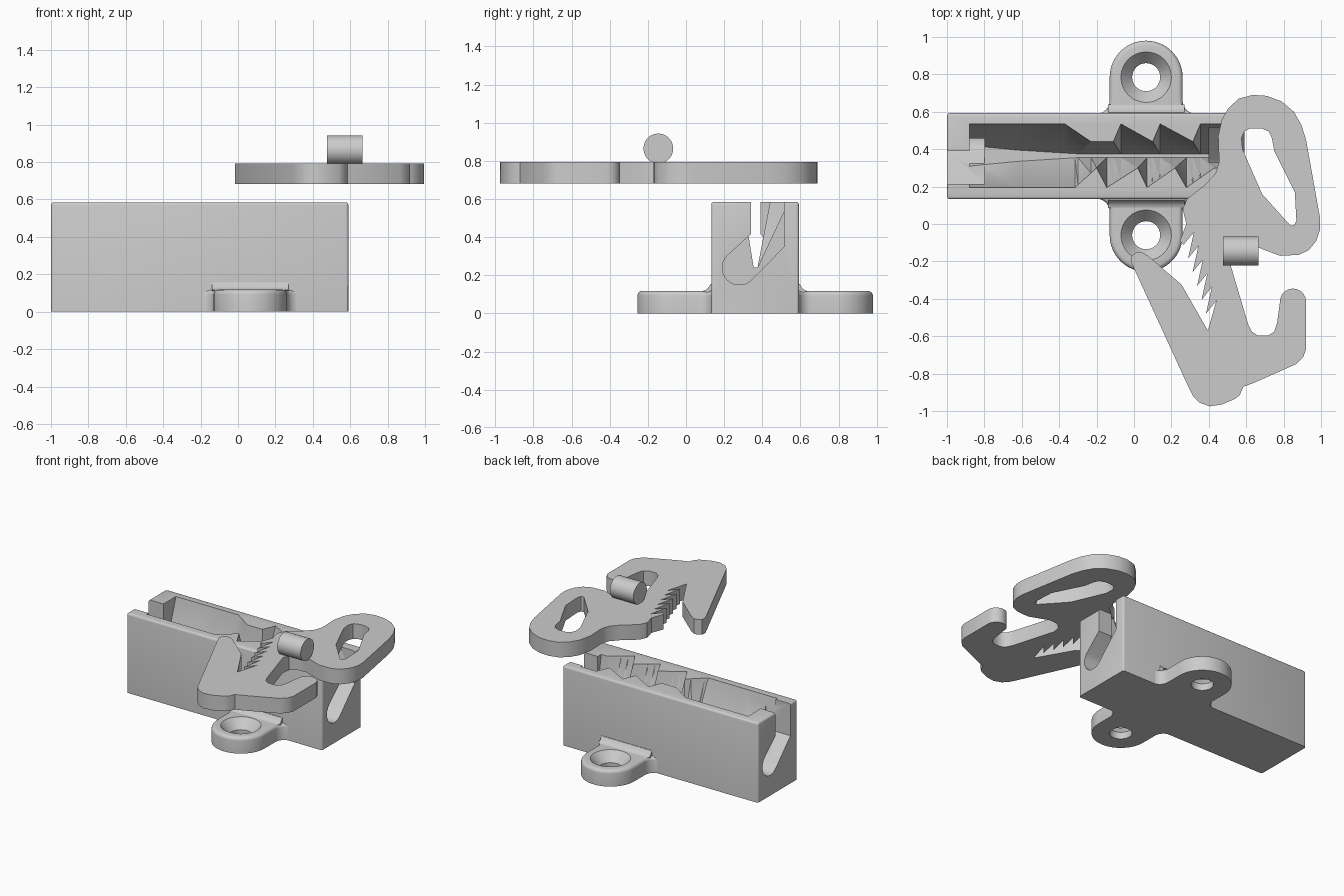
import bpy, bmesh, math

if "Cube" in bpy.data.objects:
    bpy.data.objects.remove(bpy.data.objects["Cube"])

grey = bpy.data.materials.new("plain grey")
grey.diffuse_color = (0.6, 0.6, 0.6, 1)
grey.use_nodes = True
grey.node_tree.nodes["Principled BSDF"].inputs["Base Color"].default_value = grey.diffuse_color


def finish(name, bm):
    bmesh.ops.recalc_face_normals(bm, faces=bm.faces)
    me = bpy.data.meshes.new(name)
    bm.to_mesh(me)
    bm.free()
    ob = bpy.data.objects.new(name, me)
    bpy.context.collection.objects.link(ob)
    me.materials.append(grey)
    return ob


def loft(name, rings, triangulate=False):
    """Skin a list of equal-length 3D rings and cap both ends."""
    bm = bmesh.new()
    vs = [[bm.verts.new(p) for p in r] for r in rings]
    n = len(vs[0])
    for a, b in zip(vs, vs[1:]):
        for i in range(n):
            bm.faces.new((a[i], a[(i + 1) % n], b[(i + 1) % n], b[i]))
    bm.faces.new(vs[0])
    bm.faces.new(vs[-1])
    if triangulate:
        bmesh.ops.recalc_face_normals(bm, faces=bm.faces)
        bmesh.ops.triangulate(bm, faces=bm.faces)
    return finish(name, bm)


def prism_z(name, pts, z0, z1):
    return loft(name, [[(x, y, z) for x, y in pts] for z in (z0, z1)])


def prism_x(name, pts, x0, x1):
    return loft(name, [[(x, y, z) for y, z in pts] for x in (x0, x1)])


def arc(cx, cy, r, a0, a1, n):
    return [(cx + r * math.cos(math.radians(a0 + (a1 - a0) * i / n)),
             cy + r * math.sin(math.radians(a0 + (a1 - a0) * i / n))) for i in range(n + 1)]


def activate(ob):
    bpy.ops.object.select_all(action='DESELECT')
    ob.select_set(True)
    bpy.context.view_layer.objects.active = ob


def cut(ob, cutter):
    activate(ob)
    m = ob.modifiers.new("cut", 'BOOLEAN')
    m.operation = 'DIFFERENCE'
    m.solver = 'EXACT'
    m.object = cutter
    bpy.ops.object.modifier_apply(modifier=m.name)
    bpy.data.objects.remove(cutter, do_unlink=True)


def smooth(ob, angle=35):
    activate(ob)
    bpy.ops.object.shade_smooth_by_angle(angle=math.radians(angle))


def interp(keys, x):
    for (x0, v0), (x1, v1) in zip(keys, keys[1:]):
        if x0 <= x <= x1:
            return v0 + (v1 - v0) * (x - x0) / (x1 - x0)
    return keys[-1][1]


# Housing block with softened edges
bm = bmesh.new()
bmesh.ops.create_cube(bm, size=1)
for v in bm.verts:
    v.co = (-0.205 + v.co.x * 1.59, 0.3625 + v.co.y * 0.46, 0.2925 + v.co.z * 0.585)
edges = [e for e in bm.edges if max(v.co.z for v in e.verts) > 0.1]
bmesh.ops.bevel(bm, geom=edges, offset=0.015, segments=3, profile=0.5, affect='EDGES')
body = finish("housing", bm)

# Toothed trough: each side zigzags between wide and narrow
far = [(-0.88, 0.535), (-0.37, 0.535), (-0.23, 0.44), (-0.11, 0.44), (-0.07, 0.535), (0.10, 0.44),
       (0.14, 0.535), (0.315, 0.44), (0.355, 0.535), (0.48, 0.535)]
near = [(-0.88, 0.195), (-0.315, 0.195), (-0.2, 0.30), (-0.145, 0.195), (0.02, 0.30), (0.07, 0.195),
        (0.22, 0.30), (0.28, 0.195), (0.43, 0.30), (0.48, 0.30)]
floor = [(-0.88, 0.055), (-0.62, 0.03), (-0.3, 0.01), (0.48, 0.01)]
rings = []
for x in sorted({k[0] for k in far + near + floor}):
    a, b, w = interp(near, x), interp(far, x), interp(floor, x)
    rings.append([(x, a, 0.7), (x, a, 0.58), (x, 0.365 - w, 0.24),
                  (x, 0.365 + w, 0.24), (x, b, 0.58), (x, b, 0.7)])
cut(body, loft("trough_cutter", rings, True))

# Bent slots at the two ends, the left one turned half round
slot = arc(0.28, 0.24, 0.09, 135, 315, 14) + [(0.515, 0.35), (0.515, 0.7), (0.34, 0.7), (0.34, 0.415)]
cut(body, prism_x("right_slot_cutter", slot, 0.40, 0.7))
cut(body, prism_x("left_slot_cutter", [(0.73 - y, z) for y, z in slot], -1.1, -0.80))
smooth(body, 30)

# Mounting ears with flared roots and countersunk holes
for name, s in (("front_ear", 1), ("back_ear", -1)):
    half = arc(0, -0.06, 0.195, 270, 360, 16) + arc(0.265, 0.065, 0.07, 180, 90, 8) + [(0.265, 0.18)]
    outline = half + [(-x, y) for x, y in reversed(half[1:])]
    pts = [(0.065 + x, 0.3625 + s * (y - 0.3625)) for x, y in outline]
    ear = prism_z(name, pts, 0, 0.118)
    activate(ear)
    bm = bmesh.new()
    bm.from_mesh(ear.data)
    top = [e for e in bm.edges if all(v.co.z > 0.1 for v in e.verts)]
    bmesh.ops.bevel(bm, geom=top, offset=0.025, segments=4, profile=0.5, affect='EDGES')
    bm.to_mesh(ear.data)
    bm.free()
    cy = 0.3625 + s * (-0.06 - 0.3625)
    hole = [[(x, y, z) for x, y in arc(0.065, cy, r, 0, 348.75, 31)]
            for r, z in ((0.075, -0.05), (0.075, 0.05), (0.135, 0.118), (0.135, 0.2))]
    cut(ear, loft("hole_cutter", hole))
    smooth(ear)
    # Soft fillet where the ear meets the block wall
    y0 = 0.3625 - s * 0.2325
    prof = [(y0 + s * 0.02, 0.1), (y0 - s * 0.045, 0.117), (y0 - s * 0.03, 0.121),
            (y0 - s * 0.015, 0.132), (y0 - s * 0.001, 0.155), (y0 + s * 0.02, 0.155)]
    smooth(prism_x(name + "_fillet", prof, -0.14, 0.27))

# Hooked plate: handle loop, hook, and long finger
plate_pts = [(0.245, -0.09), (0.28, 0), (0.26, 0.08), (0.285, 0.135), (0.38, 0.21), (0.435, 0.27),
             (0.455, 0.33), (0.45, 0.47), (0.47, 0.56), (0.505, 0.62), (0.56, 0.67), (0.635, 0.69),
             (0.71, 0.685), (0.79, 0.655), (0.855, 0.6), (0.895, 0.53), (0.92, 0.45), (0.995, 0.03),
             (0.995, -0.03), (0.975, -0.09), (0.935, -0.14), (0.88, -0.165), (0.78, -0.17),
             (0.70, -0.14), (0.64, -0.115), (0.57, -0.12), (0.525, -0.155), (0.515, -0.215),
             (0.61, -0.535), (0.63, -0.575), (0.66, -0.595), (0.72, -0.595), (0.75, -0.575),
             (0.765, -0.53), (0.78, -0.42)]
plate_pts += arc(0.85, -0.415, 0.07, 165, 0, 9)
plate_pts += [(0.92, -0.67), (0.905, -0.71), (0.865, -0.75), (0.64, -0.85), (0.585, -0.87),
              (0.565, -0.915), (0.54, -0.935), (0.47, -0.965), (0.405, -0.975), (0.35, -0.955),
              (0.315, -0.92), (0.295, -0.88), (-0.015, -0.205), (-0.012, -0.17), (0.01, -0.153),
              (0.04, -0.15), (0.075, -0.17), (0.255, -0.325), (0.395, -0.57)]
# Row of small slanted teeth
for i in range(6):
    t = i / 5
    plate_pts += [(0.44 - 0.12 * t, -0.41 + 0.365 * t), (0.385 - 0.12 * t, -0.48 + 0.37 * t)]
plate = prism_z("hooked_plate", plate_pts, 0.682, 0.793)
hole = [(0.575, 0.46), (0.59, 0.495), (0.62, 0.51), (0.68, 0.512), (0.72, 0.495), (0.737, 0.46),
        (0.75, 0.39), (0.86, 0.17), (0.868, 0.02), (0.858, -0.005), (0.838, -0.01),
        (0.685, 0.16), (0.58, 0.40)]
cut(plate, prism_z("handle_hole_cutter", hole, 0.6, 0.9))
smooth(plate)

# Loose round pin lying on the plate
smooth(prism_x("pin", arc(-0.145, 0.865, 0.078, 0, 352.5, 47), 0.475, 0.665))
